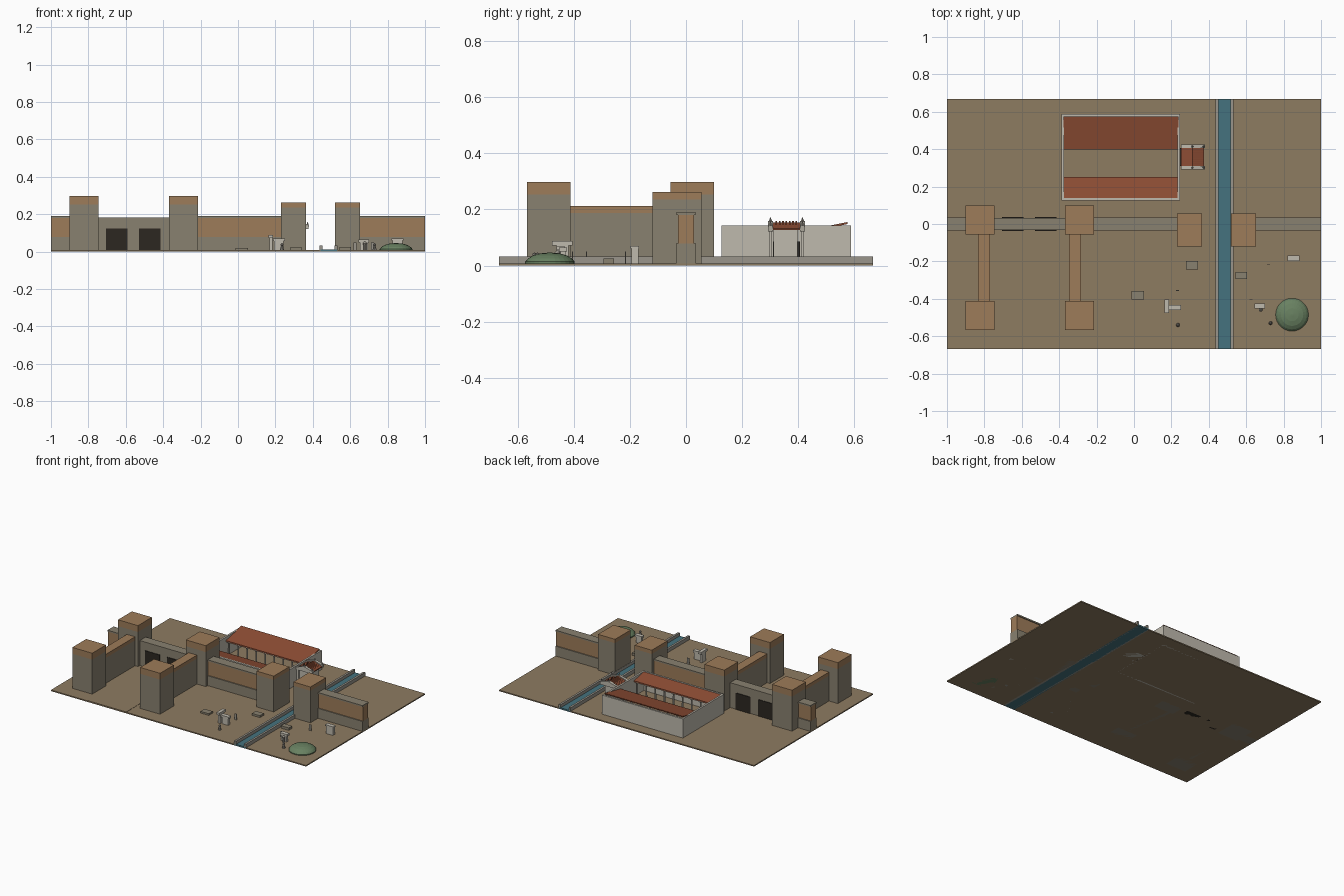
import bpy, math

if "Cube" in bpy.data.objects:
    bpy.data.objects.remove(bpy.data.objects["Cube"])

def mat(name, r, g, b):
    m = bpy.data.materials.new(name)
    m.diffuse_color = (r, g, b, 1)
    m.use_nodes = True
    m.node_tree.nodes["Principled BSDF"].inputs["Base Color"].default_value = m.diffuse_color
    return m

EARTH = mat("earth", .27, .20, .12)
STONE = mat("stone", .25, .22, .16)
BRICK = mat("mud_brick", .34, .20, .10)
PALE = mat("limestone", .52, .49, .42)
GREY = mat("carved_stone", .32, .30, .26)
DARK = mat("dark_wood", .025, .02, .015)
TILE = mat("roof_tile", .27, .075, .035)
WATER = mat("water", .06, .17, .21)
GREEN = mat("grass", .14, .22, .12)

def mesh(name, verts, faces, m):
    me = bpy.data.meshes.new(name)
    me.from_pydata(verts, [], faces)
    me.materials.append(m)
    o = bpy.data.objects.new(name, me)
    bpy.context.collection.objects.link(o)
    return o

def extrude(name, prof, to3d, a, b, m):
    """Extrude a 2D profile between a and b."""
    n = len(prof)
    v = [to3d(p, a) for p in prof] + [to3d(p, b) for p in prof]
    f = [tuple(range(n))[::-1], tuple(range(n, 2 * n))]
    f += [(i, (i + 1) % n, (i + 1) % n + n, i + n) for i in range(n)]
    o = mesh(name, v, f, m)
    import bmesh
    bm = bmesh.new()
    bm.from_mesh(o.data)
    bmesh.ops.recalc_face_normals(bm, faces=bm.faces)
    bm.to_mesh(o.data)
    bm.free()
    return o

def box(name, x0, x1, y0, y1, z0, z1, m):
    return extrude(name, [(x0, y0), (x1, y0), (x1, y1), (x0, y1)],
                   lambda p, t: (p[0], p[1], t), z0, z1, m)

def along_x(name, prof, x0, x1, m):
    return extrude(name, prof, lambda p, t: (t, p[0], p[1]), x0, x1, m)

def along_y(name, prof, y0, y1, m):
    return extrude(name, prof, lambda p, t: (p[0], t, p[1]), y0, y1, m)

def lathe(name, x, y, prof, n, m):
    v, f = [], []
    for r, z in prof:
        v += [(x + r * math.cos(2 * math.pi * i / n), y + r * math.sin(2 * math.pi * i / n), z) for i in range(n)]
    for k in range(len(prof) - 1):
        for i in range(n):
            j = (i + 1) % n
            f.append((k * n + i, k * n + j, (k + 1) * n + j, (k + 1) * n + i))
    f += [tuple(range(n))[::-1], tuple(range(len(v) - n, len(v)))]
    return mesh(name, v, f, m)

G = .008   # ground level
Y = .667

# Ground, canal and paved lane
box("ground_west", -1, .44, -Y, Y, 0, G, EARTH)
box("ground_east", .528, 1, -Y, Y, 0, G, EARTH)
box("canal_water", .44, .528, -Y, Y, 0, .011, WATER)
for x in (.437, .516):
    box("canal_bank", x, x + .015, -Y, Y, 0, .033, GREY)
box("gate_road", -.71, -.41, -Y, 0, G, G + .002, EARTH)

# City wall: stone base, narrower brick upper part, stone coping
for x0, x1 in ((-1, -.88), (-.23, .25), (.63, 1)):
    box("wall_base", x0, x1, -.035, .035, 0, .078, STONE)
    box("wall_upper", x0, x1, -.028, .028, .078, .18, BRICK)
    box("wall_coping", x0, x1, -.034, .034, .18, .19, STONE)

# Double gate between the western towers
box("gate_wall", -.76, -.35, -.033, .033, 0, .184, STONE)
for x0, x1 in ((-.705, -.59), (-.53, -.415)):
    box("gate_opening", x0, x1, -.037, .037, 0, .125, DARK)

# Towers with brick tops
def tower(x0, x1, y0, y1, band, top):
    box("tower_body", x0, x1, y0, y1, 0, band, STONE)
    box("tower_top", x0, x1, y0, y1, band, top, BRICK)

for x in (-.902, -.37):
    for y in (-.567, -.055):
        tower(x, x + .156, y, y + .155, .253, .298)
for x in (.23, .518):
    tower(x, x + .134, -.12, .055, .235, .262)

# Wing walls linking front and rear towers
for x in (-.833, -.348):
    box("wing_wall", x, x + .064, -.42, -.05, 0, .188, STONE)
    box("wing_wall_top", x, x + .064, -.42, -.05, .188, .213, BRICK)

# Walled courtyard building
X0, X1, Y0, Y1, H, T = -.387, .246, .126, .588, .143, .013
box("court_wall_front", X0, X1, Y0, Y0 + T, 0, H, PALE)
box("court_wall_back", X0, X1, Y1 - T, Y1, 0, H, PALE)
box("court_wall_west", X0, X0 + T, Y0, Y1, 0, H, PALE)
box("court_wall_east", X1 - T, X1, Y0, Y1, 0, H, PALE)
along_x("back_roof", [(.398, .112), (.576, .148), (.576, .155), (.398, .119)], -.378, .237, TILE)
along_x("front_roof", [(.14, .134), (.25, .112), (.25, .119), (.14, .141)], -.374, .233, TILE)
for y in (.241, .407):
    box("colonnade_beam", -.374, .233, y - .005, y + .005, .106, .114, PALE)
    for i in range(9):
        lathe("column", -.355 + i * .071, y, [(.009, G), (.006, .018), (.005, .098), (.009, .108)], 8, PALE)

# Entrance porch with gabled tile roof, end gables and finials
box("porch_door", .244, .252, .31, .407, 0, .085, DARK)
box("porch_body", .25, .355, .312, .398, 0, .13, PALE)
along_y("porch_roof", [(.25, .126), (.312, .147), (.374, .126), (.374, .132), (.312, .154), (.25, .132)], .305, .41, TILE)
for i in range(7):
    y = .322 + i * .0118
    along_y("tile_rib", [(.25, .132), (.374, .132), (.312, .158)], y - .003, y + .003, TILE)
for y0, y1 in ((.292, .31), (.406, .424)):
    along_y("porch_gable", [(.25, .122), (.376, .122), (.38, .14), (.312, .158), (.25, .14)], y0, y1, PALE)
    for x in (.26, .368):
        box("porch_post", x - .007, x + .007, y0 + .003, y1 - .003, 0, .125, PALE) if x < .3 else None
    lathe("finial", .312, (y0 + y1) / 2, [(.006, .15), (.006, .16), (.001, .172)], 6, GREY)
    lathe("eave_finial", .372, (y0 + y1) / 2, [(.006, .13), (.006, .145), (.001, .158)], 6, GREY)

# Grassy round mound
mound = lathe("mound", .845, -.485, [(.088, 0), (.088, .014), (.078, .025), (.06, .036), (.035, .043), (.005, .046)], 28, GREEN)

# Low stone slabs and tablet
for x, y, w, d, h in ((.02, -.38, .065, .045, .02), (.31, -.22, .062, .044, .022), (.573, -.275, .062, .038, .025)):
    box("stone_slab", x - w / 2, x + w / 2, y - d / 2, y + d / 2, 0, h, STONE)
box("tablet", .825, .88, -.195, -.17, 0, .068, PALE)
box("tablet_cap", .82, .884, -.197, -.168, .06, .07, PALE)

# Pair of memorial tablets west of the canal
box("memorial_side", .168, .184, -.462, -.418, 0, .075, PALE)
box("memorial_side_cap", .164, .188, -.477, -.405, .072, .088, PALE)
box("memorial_front", .192, .242, -.456, -.438, 0, .06, PALE)
box("memorial_front_cap", .186, .25, -.461, -.433, .056, .07, PALE)

# Memorial east of the canal
box("memorial_east", .652, .694, -.447, -.43, 0, .052, PALE)
box("memorial_east_cap", .645, .701, -.452, -.424, .05, .064, PALE)
lathe("memorial_post", .678, -.458, [(.012, 0), (.008, .01), (.008, .035), (.011, .045), (.003, .054)], 8, GREY)

# Standing figures
for x, y in ((.235, -.54), (.73, -.53)):
    lathe("figure", x, y, [(.011, 0), (.008, .028), (.004, .03), (.008, .036), (.006, .043), (.001, .046)], 8, GREY)
for x, y in ((.232, -.355), (.625, -.405), (.718, -.215)):
    box("marker", x - .008, x + .008, y - .002, y + .002, 0, .05, GREY)
